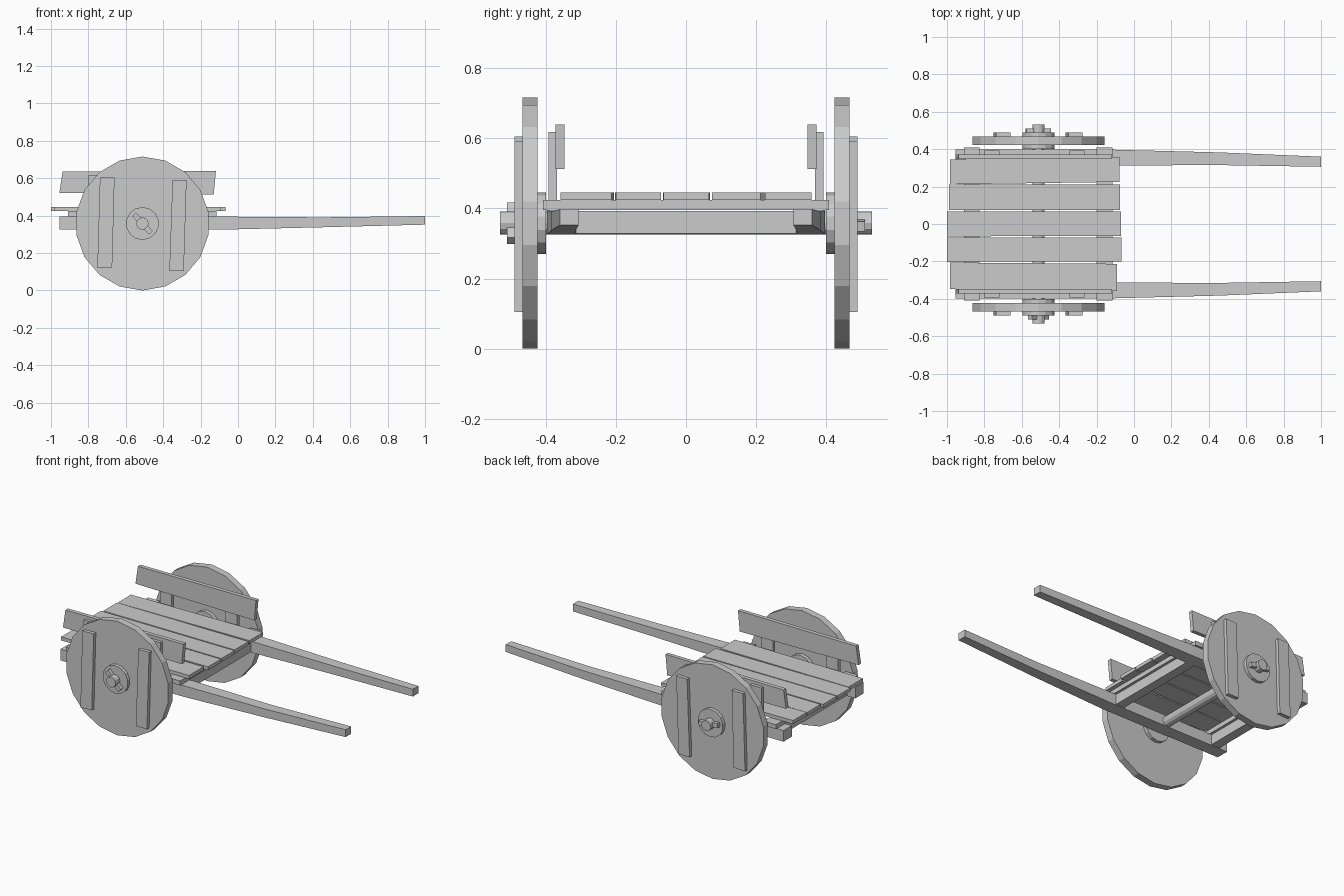
import bpy, bmesh, math
from mathutils import Matrix, Vector

if "Cube" in bpy.data.objects:
    bpy.data.objects.remove(bpy.data.objects["Cube"])

AX, AZ = -0.511, 0.358   # axle position


def finish(name, bm):
    bmesh.ops.recalc_face_normals(bm, faces=bm.faces)
    me = bpy.data.meshes.new(name)
    bm.to_mesh(me)
    bm.free()
    ob = bpy.data.objects.new(name, me)
    bpy.context.collection.objects.link(ob)
    return ob


def prism(name, pts, lo, hi, axis):
    """Extrude an outline: axis 'y' takes (x, z) points, axis 'z' takes (x, y)."""
    bm = bmesh.new()
    place = (lambda p, t: (p[0], t, p[1])) if axis == 'y' else (lambda p, t: (p[0], p[1], t))
    rings = [[bm.verts.new(place(p, t)) for p in pts] for t in (lo, hi)]
    n = len(pts)
    bm.faces.new(rings[0])
    bm.faces.new(rings[1])
    for i in range(n):
        j = (i + 1) % n
        bm.faces.new((rings[0][i], rings[0][j], rings[1][j], rings[1][i]))
    return finish(name, bm)


def box(name, x0, x1, y0, y1, z0, z1):
    return prism(name, [(x0, y0), (x1, y0), (x1, y1), (x0, y1)], z0, z1, 'z')


def disc(name, r, n, y0, y1):
    pts = [(AX + r * math.cos(math.pi / 2 + 2 * math.pi * i / n),
            AZ + r * math.sin(math.pi / 2 + 2 * math.pi * i / n)) for i in range(n)]
    return prism(name, pts, min(y0, y1), max(y0, y1), 'y')


def shaft(name, s):
    # stations: x, inner y, outer y, bottom z, top z
    stations = [(-0.955, 0.315, 0.397, 0.325, 0.395), (-0.1, 0.313, 0.397, 0.325, 0.395),
                (0.45, 0.315, 0.383, 0.338, 0.391), (1.0, 0.306, 0.360, 0.352, 0.398)]
    bm = bmesh.new()
    rings = [[bm.verts.new((x, s * y, z)) for y, z in ((a, b), (c, b), (c, d), (a, d))]
             for x, a, c, b, d in stations]
    for r, q in zip(rings, rings[1:]):
        for i in range(4):
            j = (i + 1) % 4
            bm.faces.new((r[i], r[j], q[j], q[i]))
    bm.faces.new(rings[0])
    bm.faces.new(rings[-1])
    return finish(name, bm)


# deck planks: x0, x1, low y at each end, high y at each end
planks = [(-0.985, -0.078, 0.212, 0.225, 0.345, 0.358),
          (-0.988, -0.075, 0.076, 0.074, 0.210, 0.212),
          (-1.0, -0.070, -0.066, -0.064, 0.068, 0.066),
          (-1.0, -0.068, -0.202, -0.200, -0.072, -0.072),
          (-0.985, -0.090, -0.348, -0.358, -0.206, -0.213)]
for i, (x0, x1, la, lb, ha, hb) in enumerate(planks):
    prism(f"deck_plank_{i + 1}", [(x0, la), (x1, lb), (x1, hb), (x0, ha)], 0.424, 0.446, 'z')

# cross beams under the deck
for tag, x in (("rear", -0.868), ("front", -0.158)):
    box(f"{tag}_cross_beam", x - 0.042, x + 0.042, -0.408, 0.408, 0.396, 0.424)
    box(f"{tag}_lower_beam", x - 0.03, x + 0.03, -0.32, 0.32, 0.328, 0.392)

# axle through both wheels
disc("axle", 0.033, 12, -0.531, 0.531)

for tag, s, pin_angle in (("right", -1, 48), ("left", 1, 8)):
    shaft(f"{tag}_shaft", s)
    # wheel, hub and cleats
    disc(f"{tag}_wheel", 0.358, 18, s * 0.423, s * 0.467)
    disc(f"{tag}_hub", 0.088, 14, s * 0.40, s * 0.488)
    cleats = [[(-0.752, 0.12), (-0.673, 0.122), (-0.660, 0.605), (-0.738, 0.603)],
              [(-0.367, 0.105), (-0.290, 0.105), (-0.275, 0.592), (-0.350, 0.590)]]
    for i, pts in enumerate(cleats):
        prism(f"{tag}_wheel_cleat_{i + 1}", pts, s * 0.465, s * 0.489, 'y')
    # pin holding the wheel on
    pin = box(f"{tag}_axle_pin", -0.067, 0.067, -0.0115, 0.0115, -0.014, 0.014)
    pin.data.transform(Matrix.Translation(Vector((AX, s * 0.4995, AZ)))
                       @ Matrix.Rotation(math.radians(pin_angle), 4, 'Y'))
    # side rail and its posts
    prism(f"{tag}_side_board", [(-0.955, 0.522), (-0.13, 0.512), (-0.118, 0.640), (-0.938, 0.636)],
          s * 0.347, s * 0.372, 'y')
    for i, x in enumerate((-0.758, -0.305)):
        box(f"{tag}_side_post_{i + 1}", x - 0.04, x + 0.04, s * 0.368, s * 0.392, 0.395, 0.618)
